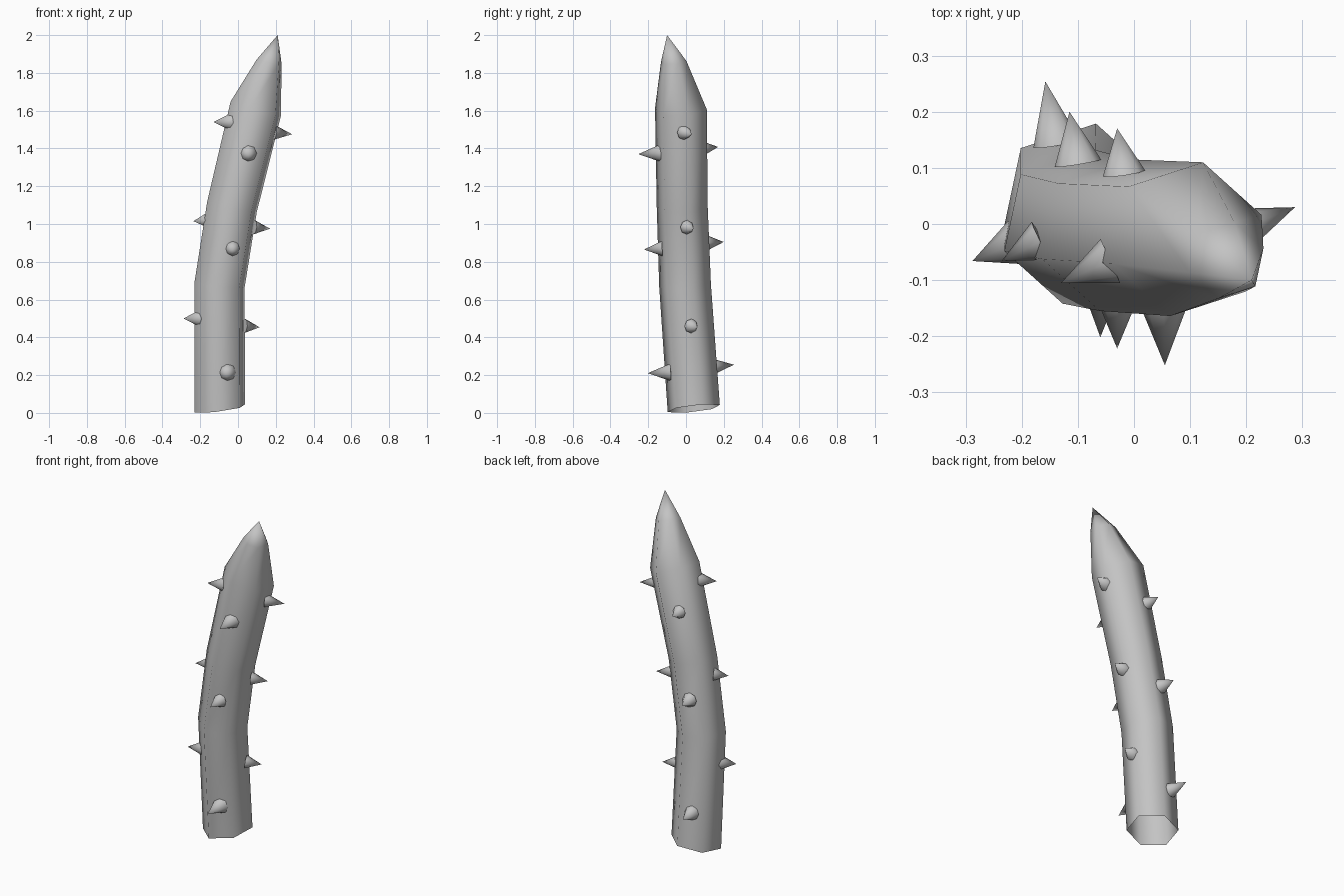
import bpy, bmesh, math
from mathutils import Vector

cube = bpy.data.objects.get("Cube")
if cube:
    bpy.data.objects.remove(cube)

grey = bpy.data.materials.new("plain_grey")
grey.use_nodes = True
grey.diffuse_color = (0.55, 0.55, 0.55, 1)
grey.node_tree.nodes["Principled BSDF"].inputs["Base Color"].default_value = (0.55, 0.55, 0.55, 1)


def finish(name, bm, angle):
    bmesh.ops.recalc_face_normals(bm, faces=bm.faces)
    mesh = bpy.data.meshes.new(name)
    bm.to_mesh(mesh)
    bm.free()
    mesh.materials.append(grey)
    obj = bpy.data.objects.new(name, mesh)
    bpy.context.collection.objects.link(obj)
    bpy.ops.object.select_all(action="DESELECT")
    obj.select_set(True)
    bpy.context.view_layer.objects.active = obj
    bpy.ops.object.shade_smooth_by_angle(angle=math.radians(angle))


# Bent six-sided stalk, open below: centre, radius, tilt along x and y
SIDES = 6
sections = [
    ((-0.097, 0.041, 0.023), 0.141, 0.13, 0.11),
    ((-0.098, -0.005, 0.675), 0.140, -0.10, 0.06),
    ((-0.032, -0.020, 1.09), 0.138, -0.22, 0.03),
    ((0.094, -0.027, 1.61), 0.140, -0.30, 0.04),
    ((0.165, -0.065, 1.86), 0.069, -0.20, 0.08),
]
bm = bmesh.new()
rings = []
for (cx, cy, cz), radius, tilt_x, tilt_y in sections:
    ring = []
    for i in range(SIDES):
        a = math.radians(18) + math.tau * i / SIDES
        dx, dy = radius * math.cos(a), radius * math.sin(a)
        ring.append(bm.verts.new((cx + dx, cy + dy, cz + tilt_x * dx + tilt_y * dy)))
    rings.append(ring)
for low, high in zip(rings, rings[1:]):
    for i in range(SIDES):
        j = (i + 1) % SIDES
        bm.faces.new((low[i], low[j], high[j], high[i]))
tip = bm.verts.new((0.21, -0.1, 2.0))
for i in range(SIDES):
    bm.faces.new((rings[-1][i], rings[-1][(i + 1) % SIDES], tip))
finish("stalk", bm, 80)


# Thorns: base centre, tip, base radius
def thorn(name, base, point, radius):
    base, point = Vector(base), Vector(point)
    axis = point - base
    bm = bmesh.new()
    bmesh.ops.create_cone(bm, cap_ends=True, segments=8, radius1=radius,
                          radius2=0, depth=axis.length)
    bmesh.ops.remove_doubles(bm, verts=bm.verts, dist=0.0001)
    turn = axis.to_track_quat("Z", "Y").to_matrix()
    for v in bm.verts:
        v.co = turn @ v.co + (base + point) / 2
    finish(name, bm, 80)


thorns = {
    "front": [((-0.058, -0.08, 0.215), (-0.06, -0.202, 0.21), 0.047),
              ((-0.03, -0.126, 0.87), (-0.03, -0.222, 0.865), 0.04),
              ((0.053, -0.133, 1.375), (0.055, -0.252, 1.37), 0.047)],
    "back": [((-0.138, 0.143, 0.245), (-0.158, 0.254, 0.255), 0.042),
             ((-0.1, 0.108, 0.9), (-0.115, 0.2, 0.905), 0.042),
             ((-0.018, 0.09, 1.4), (-0.03, 0.17, 1.408), 0.038)],
    "left": [((0.035, 0.027, 0.46), (0.115, 0.06, 0.453), 0.038),
             ((0.085, 0.005, 0.983), (0.17, 0.04, 0.975), 0.038),
             ((0.19, -0.01, 1.485), (0.287, 0.03, 1.475), 0.04)],
    "right": [((-0.208, -0.033, 0.5), (-0.288, -0.066, 0.5), 0.042),
              ((-0.165, -0.03, 1.02), (-0.236, -0.066, 1.015), 0.038),
              ((-0.042, -0.066, 1.54), (-0.13, -0.105, 1.54), 0.043)],
}
for side, group in thorns.items():
    for level, (base, point, radius) in zip(("low", "middle", "high"), group):
        thorn(f"{side}_{level}_thorn", base, point, radius)
